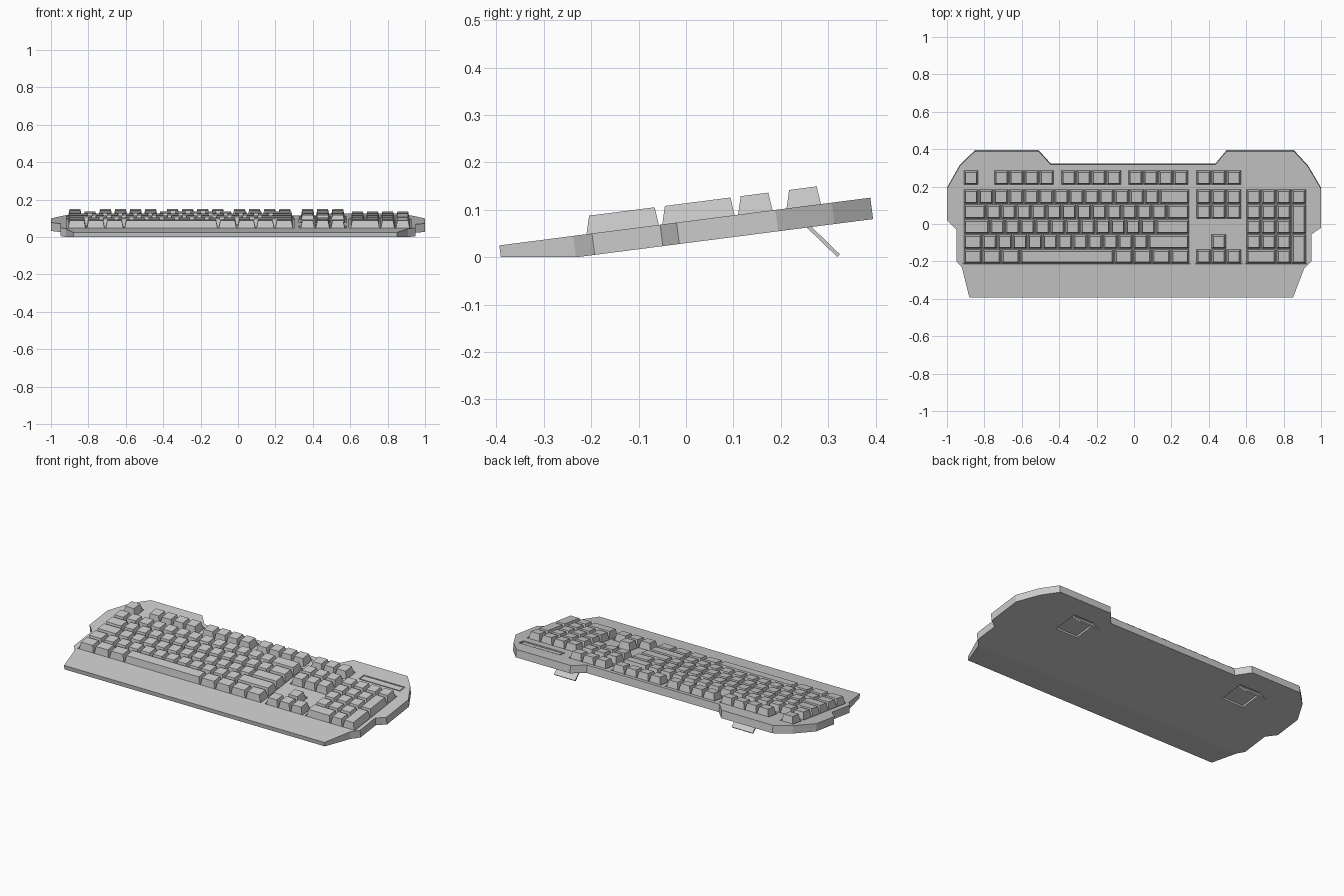
import bpy, bmesh, math
from mathutils import Matrix, Vector

if "Cube" in bpy.data.objects:
    bpy.data.objects.remove(bpy.data.objects["Cube"])

grey = bpy.data.materials.new("plain grey")
grey.use_nodes = True
GREY = (0.6, 0.6, 0.6, 1)
grey.diffuse_color = GREY
grey.node_tree.nodes["Principled BSDF"].inputs["Base Color"].default_value = GREY

# Everything is laid out on the deck plane, then tilted into place
TILT = math.atan(0.1286)
DECK = Matrix.Translation((0, 0, 0.0755)) @ Matrix.Rotation(TILT, 4, 'X')
THICK = 0.0455
WELL = 0.006
U = 0.0806      # key pitch
GAP = 0.005


def finish(bm, name, matrix=DECK):
    bm.transform(matrix)
    bmesh.ops.recalc_face_normals(bm, faces=bm.faces)
    mesh = bpy.data.meshes.new(name)
    bm.to_mesh(mesh)
    bm.free()
    mesh.materials.append(grey)
    ob = bpy.data.objects.new(name, mesh)
    bpy.context.collection.objects.link(ob)
    return ob


def box(bm, x0, x1, y0, y1, z0, z1):
    m = Matrix.Translation(((x0 + x1) / 2, (y0 + y1) / 2, (z0 + z1) / 2))
    m = m @ Matrix.Diagonal((x1 - x0, y1 - y0, z1 - z0, 1))
    return bmesh.ops.create_cube(bm, size=1, matrix=m)["verts"]


def key(bm, x0, x1, y0, y1):
    """Tapered keycap, steeper at the back than at the front."""
    verts = box(bm, x0, x1, y0, y1, -WELL, 0.038)
    cx, cy = (x0 + x1) / 2, (y0 + y1) / 2
    for v in verts:
        if v.co.z > 0:
            v.co.x += 0.009 if v.co.x < cx else -0.009
            v.co.y += 0.012 if v.co.y < cy else -0.005


def key_row(bm, x, y, widths):
    """Row of keys given in key units; negative widths are spaces."""
    for w in widths:
        if w > 0:
            key(bm, x + GAP / 2, x + w * U - GAP / 2,
                y - U / 2 + GAP / 2, y + U / 2 - GAP / 2)
        x += abs(w) * U


# Case: outline extruded down, front underside cut level with the desk
outline = [(-0.88, -0.397), (-0.92, -0.235), (-0.95, -0.2), (-0.95, -0.03),
           (-1, 0.02), (-1, 0.19), (-0.93, 0.315), (-0.85, 0.392),
           (-0.51, 0.392), (-0.445, 0.32), (0.435, 0.32), (0.495, 0.392),
           (0.855, 0.392), (0.93, 0.31), (1, 0.19), (1, -0.02),
           (0.95, -0.055), (0.95, -0.2), (0.91, -0.24), (0.85, -0.397)]
bm = bmesh.new()
face = bm.faces.new([bm.verts.new((x, y, 0)) for x, y in outline])
side = bmesh.ops.extrude_face_region(bm, geom=[face])
bmesh.ops.translate(bm, vec=(0, 0, -THICK),
                    verts=[g for g in side["geom"] if isinstance(g, bmesh.types.BMVert)])
bm.transform(DECK)
bmesh.ops.bisect_plane(bm, geom=bm.verts[:] + bm.edges[:] + bm.faces[:],
                       plane_co=(0, 0, 0), plane_no=(0, 0, 1), clear_inner=True)
bmesh.ops.holes_fill(bm, edges=[e for e in bm.edges if e.is_boundary], sides=0)
case = finish(bm, "case", Matrix())

# Shallow wells under the key groups, the indicator slot and the foot recesses
ROW0, FROW = 0.147, 0.25
LEFT, NAV, PAD = -0.912, 0.332, 0.599
FRONT, BACK = -0.215, 0.19
wells = [(LEFT - 0.005, 0.302, FRONT, BACK), (PAD - 0.005, 0.926, FRONT, BACK),
         (NAV - 0.005, 0.579, 0.023, BACK), (NAV - 0.005, 0.579, FRONT, -0.13),
         (NAV + U - 0.005, NAV + 2 * U + 0.005, -0.15, -0.048),
         (0.635, 0.91, 0.242, 0.29)]
function_groups = [(LEFT, 1), (-0.749, 4), (-0.39, 4), (-0.032, 4), (NAV, 3)]
wells += [(x - 0.004, x + n * U + 0.004, 0.207, 0.293) for x, n in function_groups]
FEET = (-0.6, 0.58)
bm = bmesh.new()
for x0, x1, y0, y1 in wells:
    box(bm, x0, x1, y0, y1, -WELL, 0.05)
for x in FEET:
    box(bm, x - 0.075, x + 0.075, 0.115, 0.27, -THICK - 0.05, -THICK + 0.012)
cutter = finish(bm, "well_cutter")
cutter.hide_render = True
cut = case.modifiers.new("wells", 'BOOLEAN')
cut.operation = 'DIFFERENCE'
cut.solver = 'EXACT'
cut.use_self = True
cut.object = cutter
bpy.context.view_layer.objects.active = case
bpy.ops.object.modifier_apply(modifier=cut.name)
bpy.data.objects.remove(cutter)

# Indicator strip inside its slot
bm = bmesh.new()
box(bm, 0.645, 0.9, 0.25, 0.282, -WELL - 0.001, -0.003)
finish(bm, "indicator_strip")

# Function keys
bm = bmesh.new()
for x, count in function_groups:
    key_row(bm, x, FROW, [1] * count)
finish(bm, "function_keys")

# Main typing block
main_rows = [[1] * 13 + [2],
             [1.5] + [1] * 12 + [1.5],
             [1.75] + [1] * 11 + [2.25],
             [1.25] + [1] * 11 + [2.75],
             [1.25] * 3 + [6.25] + [1.25] * 4]
bm = bmesh.new()
for i, widths in enumerate(main_rows):
    key_row(bm, LEFT, ROW0 - i * U, widths)
finish(bm, "main_keys")

# Navigation and arrow keys
bm = bmesh.new()
for i, widths in enumerate([[1] * 3, [1] * 3, [], [-1, 1], [1] * 3]):
    key_row(bm, NAV, ROW0 - i * U, widths)
finish(bm, "navigation_keys")

# Number pad with two double-height keys
bm = bmesh.new()
for i, widths in enumerate([[1] * 4, [1] * 3, [1] * 3, [1] * 3, [2, 1]]):
    key_row(bm, PAD, ROW0 - i * U, widths)
for i in (1, 3):
    top = ROW0 - (i - 0.5) * U
    key(bm, PAD + 3 * U + GAP / 2, PAD + 4 * U - GAP / 2,
        top - 2 * U + GAP / 2, top - GAP / 2)
finish(bm, "number_pad_keys")

# Fold-out feet leaning back from the recesses down to the desk
hinge, tip = Vector((0, 0.255, 0.068)), Vector((0, 0.322, 0.003))
lean = math.atan2(tip.z - hinge.z, tip.y - hinge.y)
for name, x in zip(("right_foot", "left_foot"), FEET):
    bm = bmesh.new()
    box(bm, -0.07, 0.07, 0, (tip - hinge).length, -0.004, 0.004)
    finish(bm, name, Matrix.Translation(hinge + Vector((x, 0, 0)))
           @ Matrix.Rotation(lean, 4, 'X'))
